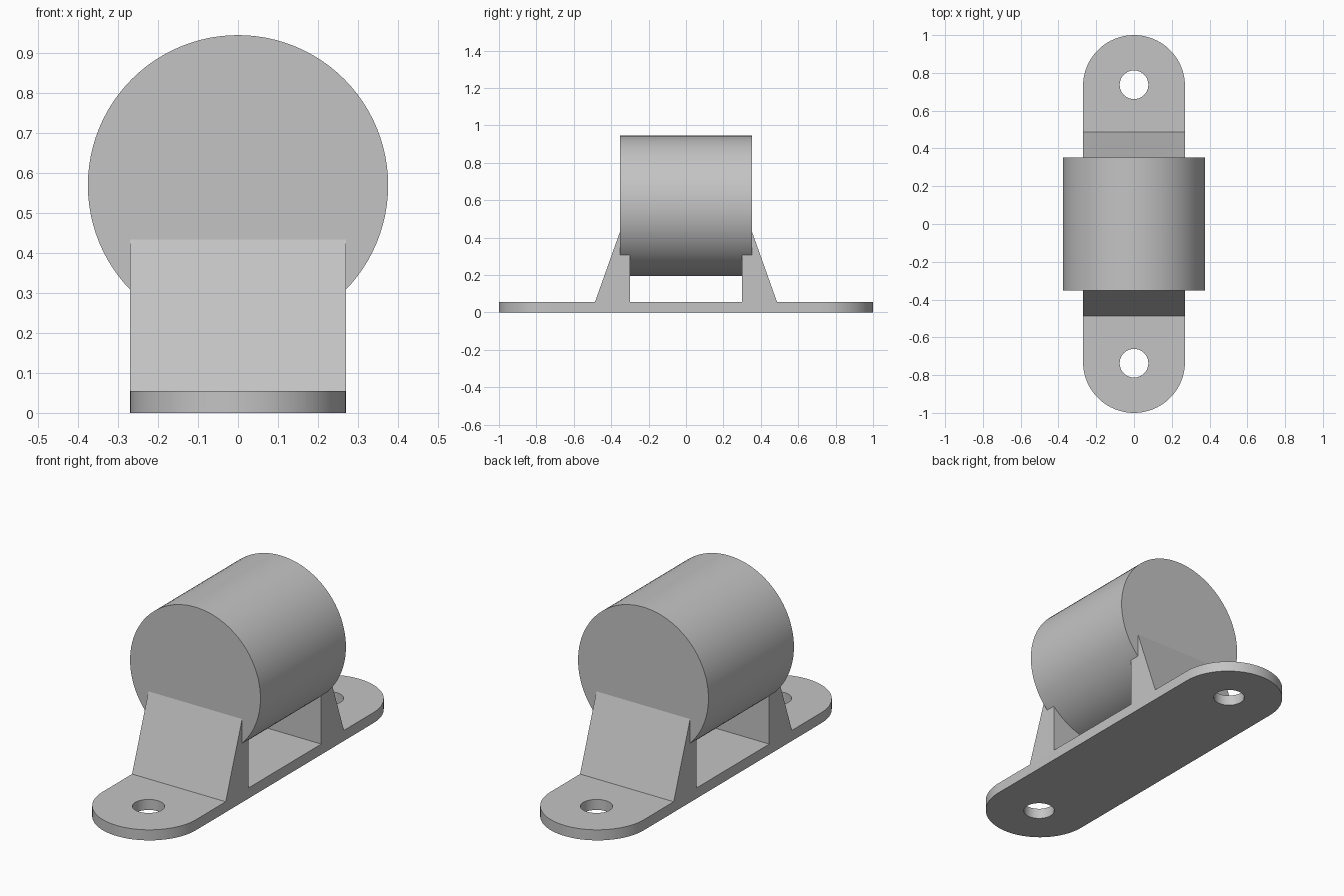
import bpy
import bmesh
from math import pi, cos, sin, radians

cube = bpy.data.objects.get("Cube")
if cube:
    bpy.data.objects.remove(cube, do_unlink=True)

# Single plain grey finish
grey = bpy.data.materials.new("plain grey")
grey.use_nodes = True
colour = (0.55, 0.55, 0.55, 1)
grey.diffuse_color = colour
grey.node_tree.nodes["Principled BSDF"].inputs["Base Color"].default_value = colour

HALF_WIDTH = 0.27
PLATE_TOP = 0.055


def activate(obj):
    bpy.ops.object.select_all(action='DESELECT')
    obj.select_set(True)
    bpy.context.view_layer.objects.active = obj


def finish(obj, name):
    obj.name = obj.data.name = name
    obj.data.materials.clear()
    obj.data.materials.append(grey)
    activate(obj)
    bpy.ops.object.shade_smooth_by_angle(angle=radians(30))


def arc(cx, cy, r, start, end, steps):
    angles = [start + (end - start) * i / steps for i in range(steps + 1)]
    return [(cx + r * cos(a), cy + r * sin(a)) for a in angles]


def extrude(name, outlines, depth, location=(0, 0, 0), rotation=(0, 0, 0)):
    """Solid from flat outlines; inner outlines become holes."""
    curve = bpy.data.curves.new(name, 'CURVE')
    curve.dimensions = '2D'
    curve.fill_mode = 'BOTH'
    curve.extrude = depth / 2
    for points in outlines:
        spline = curve.splines.new('POLY')
        spline.points.add(len(points) - 1)
        for target, (x, y) in zip(spline.points, points):
            target.co = (x, y, 0, 1)
        spline.use_cyclic_u = True
    obj = bpy.data.objects.new(name, curve)
    bpy.context.collection.objects.link(obj)
    obj.location, obj.rotation_euler = location, rotation
    activate(obj)
    bpy.ops.object.convert(target='MESH')
    obj = bpy.context.view_layer.objects.active
    bm = bmesh.new()
    bm.from_mesh(obj.data)
    bmesh.ops.remove_doubles(bm, verts=bm.verts, dist=0.0001)
    bmesh.ops.recalc_face_normals(bm, faces=bm.faces)
    bm.to_mesh(obj.data)
    bm.free()
    finish(obj, name)


# Base plate with round ends and two bolt holes
end_y = 1 - HALF_WIDTH
plate = arc(0, end_y, HALF_WIDTH, 0, pi, 40) + arc(0, -end_y, HALF_WIDTH, pi, 2 * pi, 40)
holes = [arc(0, s * 0.737, 0.076, 0, 2 * pi, 40)[:-1] for s in (1, -1)]
extrude("base_plate", [plate] + holes, PLATE_TOP, (0, 0, PLATE_TOP / 2))

# Sloped supports at the front and back
for name, s in (("front_support", -1), ("back_support", 1)):
    side = [(s * 0.3, PLATE_TOP), (s * 0.487, PLATE_TOP), (s * 0.35, 0.44), (s * 0.3, 0.44)]
    extrude(name, [side], 2 * HALF_WIDTH, rotation=(pi / 2, 0, pi / 2))

# Drum lying between the supports
bpy.ops.mesh.primitive_cylinder_add(vertices=96, radius=0.376, depth=0.704,
                                    location=(0, 0, 0.57), rotation=(pi / 2, 0, 0))
finish(bpy.context.object, "drum")
